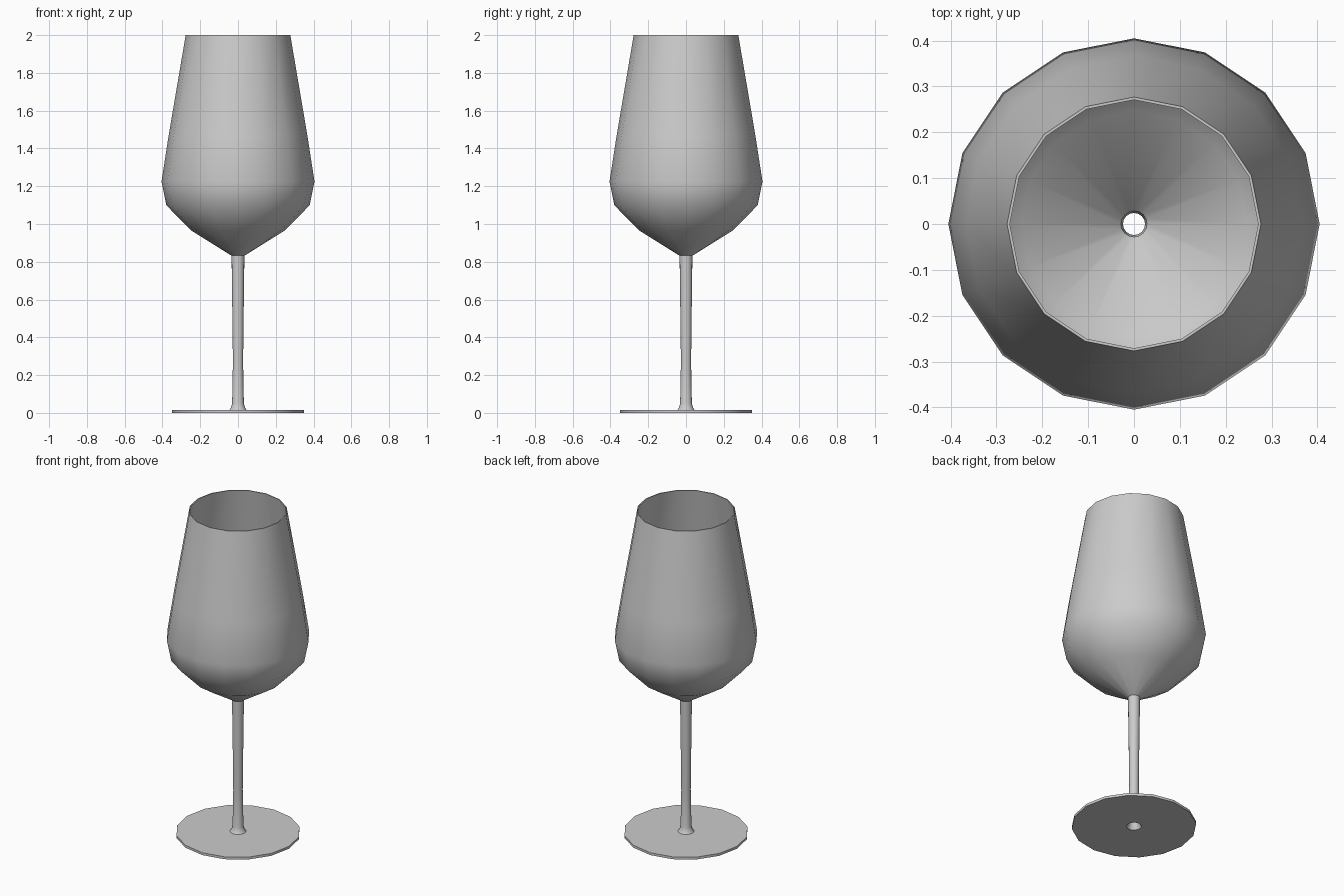
import bpy, bmesh, math

if "Cube" in bpy.data.objects:
    bpy.data.objects.remove(bpy.data.objects["Cube"])

SIDES = 16


def lathe(name, profile):
    """Revolve a closed (radius, z) outline around the z axis."""
    bm = bmesh.new()
    rings = []
    for i in range(SIDES):
        a = 2 * math.pi * i / SIDES
        rings.append([bm.verts.new((r * math.cos(a), r * math.sin(a), z)) for r, z in profile])
    n = len(profile)
    for i in range(SIDES):
        a, b = rings[i], rings[(i + 1) % SIDES]
        for j in range(n):
            k = (j + 1) % n
            bm.faces.new((a[j], b[j], b[k], a[k]))
    bmesh.ops.recalc_face_normals(bm, faces=bm.faces)
    mesh = bpy.data.meshes.new(name)
    bm.to_mesh(mesh)
    bm.free()
    obj = bpy.data.objects.new(name, mesh)
    bpy.context.collection.objects.link(obj)
    bpy.ops.object.select_all(action='DESELECT')
    obj.select_set(True)
    bpy.context.view_layer.objects.active = obj
    bpy.ops.object.shade_smooth_by_angle(angle=math.radians(40))
    return obj


# Outside: foot disc, flare, hollow tapering stem, bowl up to the rim
outer = [(0.35, 0.0), (0.35, 0.015), (0.046, 0.015), (0.037, 0.028), (0.031, 0.05),
         (0.027, 0.27), (0.03, 0.53), (0.034, 0.832), (0.25, 0.967), (0.38, 1.10),
         (0.405, 1.225), (0.367, 1.47), (0.277, 2.0)]
# Inside: rim down through the bowl and the open stem to the underside
inner = [(0.271, 2.0), (0.361, 1.47), (0.399, 1.225), (0.375, 1.104), (0.247, 0.973),
         (0.031, 0.838), (0.028, 0.832), (0.026, 0.53), (0.024, 0.27),
         (0.025, 0.05), (0.031, 0.022), (0.042, 0.0)]

lathe("wine_glass", outer + inner)
